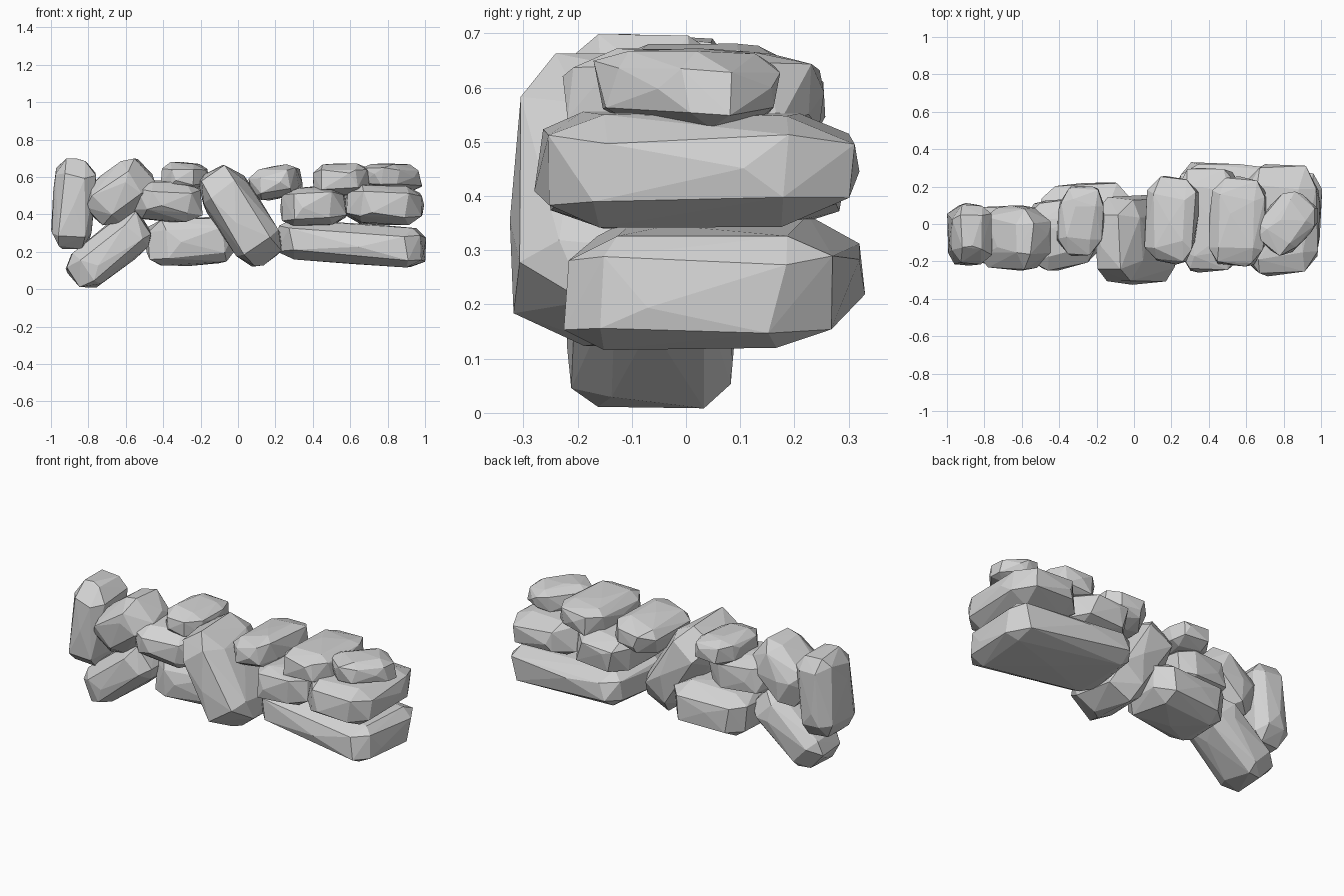
import bpy, bmesh, random
from math import radians
from mathutils import Matrix, Vector, Euler

default = bpy.data.objects.get("Cube")
if default:
    bpy.data.objects.remove(default, do_unlink=True)

# One pale stone grey for the whole wall
stone = bpy.data.materials.new("stone_grey")
stone.use_nodes = True
grey = (0.65, 0.65, 0.65, 1)
stone.diffuse_color = grey
stone.node_tree.nodes["Principled BSDF"].inputs["Base Color"].default_value = grey


def make_stone(name, centre, size, tilt=(0, 0, 0), seed=0, wear=(0.085, 0.1, 0.08)):
    """Chiselled block: hull of six inset, slightly peaked box faces; wear is the corner cut."""
    rng = random.Random(seed)
    half = Vector(size) / 2
    cut = [min(h * 0.45, limit) for h, limit in zip(half, wear)]
    bm = bmesh.new()
    for axis in range(3):
        u, v = (axis + 1) % 3, (axis + 2) % 3
        for side in (-1, 1):
            # Off-centre peak gives each face a shallow crease
            peak = Vector()
            peak[axis] = side * half[axis]
            peak[u] = half[u] * rng.uniform(-0.4, 0.4)
            peak[v] = half[v] * rng.uniform(-0.4, 0.4)
            bm.verts.new(peak)
            for su in (-1, 1):
                for sv in (-1, 1):
                    p = Vector()
                    p[axis] = side * (half[axis] - cut[axis] * rng.uniform(0.05, 0.25))
                    p[u] = su * (half[u] - cut[u] * rng.uniform(0.75, 1.3))
                    p[v] = sv * (half[v] - cut[v] * rng.uniform(0.75, 1.3))
                    bm.verts.new(p)
    hull = bmesh.ops.convex_hull(bm, input=bm.verts)
    loose = {g for g in hull["geom_interior"] + hull["geom_unused"]
             if isinstance(g, bmesh.types.BMVert)}
    bmesh.ops.delete(bm, geom=list(loose), context="VERTS")
    turn = Euler([radians(a) for a in tilt]).to_matrix().to_4x4()
    bm.transform(Matrix.Translation(centre) @ turn)
    bmesh.ops.recalc_face_normals(bm, faces=bm.faces)

    mesh = bpy.data.meshes.new(name)
    bm.to_mesh(mesh)
    bm.free()
    mesh.materials.append(stone)
    bpy.context.collection.objects.link(bpy.data.objects.new(name, mesh))


# Right end: upright stone and two leaning stones
make_stone("upright_end_stone", (-0.88, -0.055, 0.455), (0.225, 0.335, 0.49), (0, 4, 0), seed=1)
make_stone("leaning_base_stone", (-0.688, -0.06, 0.205), (0.5, 0.32, 0.24), (0, -38, 0), seed=2)
make_stone("leaning_upper_stone", (-0.63, -0.075, 0.515), (0.39, 0.35, 0.275), (0, -41, 0),
           seed=3, wear=(0.1, 0.12, 0.08))

# Middle stack and the large slanted stone
make_stone("middle_base_stone", (-0.25, 0.03, 0.255), (0.49, 0.38, 0.26), (0, -3, 3), seed=4)
make_stone("middle_stone", (-0.39, -0.055, 0.47), (0.39, 0.38, 0.22), (0, 3, 8), seed=5)
make_stone("middle_cap_stone", (-0.285, 0.015, 0.605), (0.25, 0.38, 0.15), (0, 2, -5), seed=6)
make_stone("slanted_stone", (0.01, -0.085, 0.39), (0.58, 0.48, 0.28), (0, 58, 0),
           seed=7, wear=(0.12, 0.13, 0.08))

# Left end: long slab, second course and caps
make_stone("long_slab", (0.61, 0.05, 0.245), (0.79, 0.53, 0.22), (0, 4, -5), seed=8)
make_stone("second_course_inner", (0.405, 0.02, 0.445), (0.36, 0.56, 0.215), (0, -3, 0), seed=9)
make_stone("second_course_outer", (0.78, 0.02, 0.45), (0.43, 0.6, 0.215), (0, 2, 0),
           seed=10, wear=(0.1, 0.12, 0.08))
make_stone("cap_stone_inner", (0.2, 0.02, 0.57), (0.28, 0.47, 0.175), (0, -11, -3), seed=11)
make_stone("cap_stone_middle", (0.555, 0.015, 0.585), (0.31, 0.48, 0.175), (0, -2, -3), seed=12)
make_stone("cap_stone_outer", (0.82, 0.005, 0.6), (0.34, 0.26, 0.145), (0, 2, 50), seed=13)
